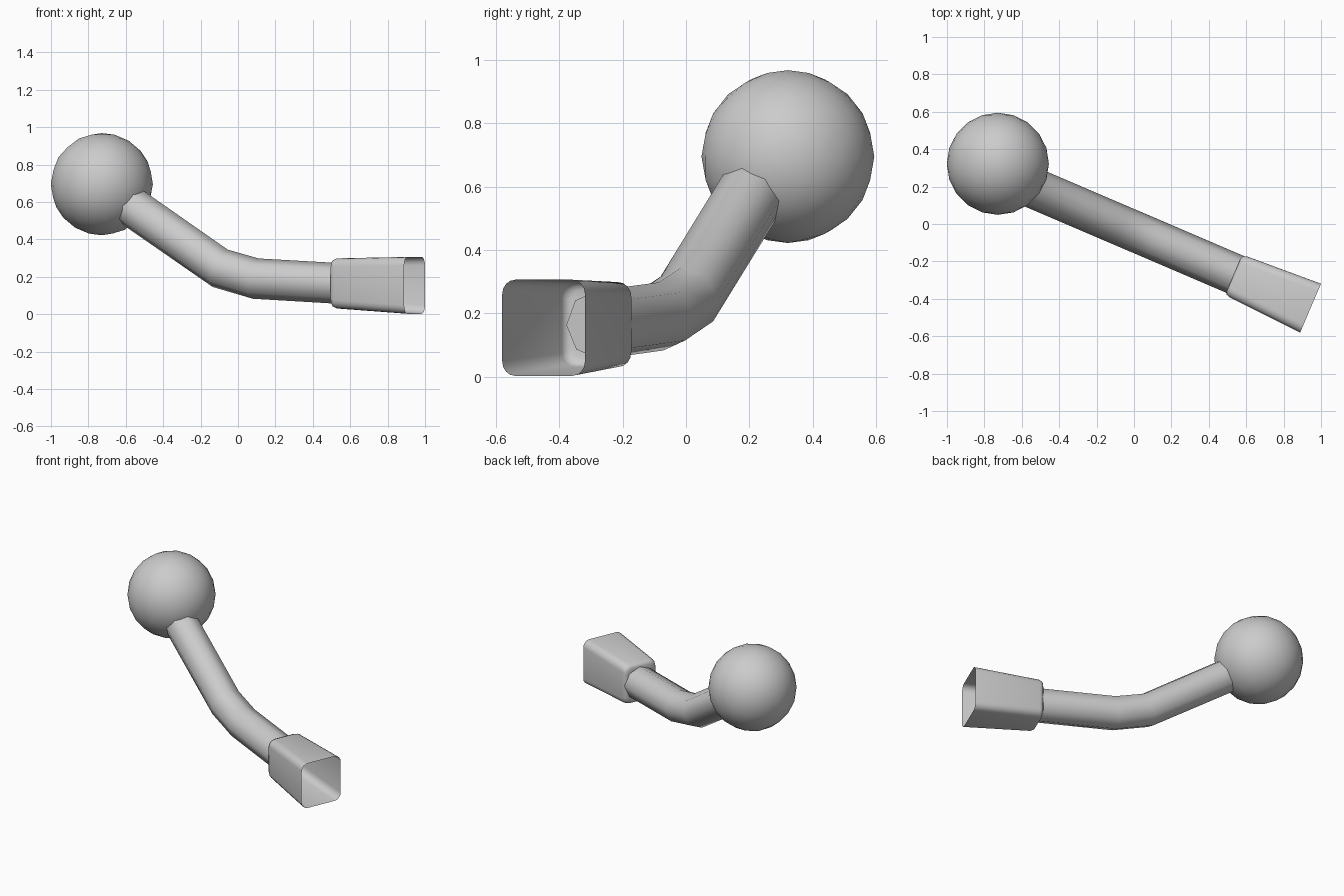
import bpy, bmesh
from math import cos, sin, pi, atan2, radians
from mathutils import Vector

if "Cube" in bpy.data.objects:
    bpy.data.objects.remove(bpy.data.objects["Cube"])

U = Vector((0.920, -0.392, 0))      # heading of the arm seen from above
SIDE = Vector((0.392, 0.920, 0))    # horizontal, across the arm
UP = Vector((0, 0, 1))


def loft(name, rings, cap_start=False, cap_end=False, angle=60):
    bm = bmesh.new()
    loops = [[bm.verts.new(p) for p in ring] for ring in rings]
    n = len(loops[0])
    for a, b in zip(loops, loops[1:]):
        for i in range(n):
            j = (i + 1) % n
            bm.faces.new((a[i], a[j], b[j], b[i]))
    if cap_start:
        bm.faces.new(loops[0][::-1])
    if cap_end:
        bm.faces.new(loops[-1])
    bmesh.ops.recalc_face_normals(bm, faces=bm.faces)
    mesh = bpy.data.meshes.new(name)
    bm.to_mesh(mesh)
    bm.free()
    ob = bpy.data.objects.new(name, mesh)
    bpy.context.collection.objects.link(ob)
    smooth(ob, angle)
    return ob


def smooth(ob, angle):
    bpy.ops.object.select_all(action='DESELECT')
    ob.select_set(True)
    bpy.context.view_layer.objects.active = ob
    bpy.ops.object.shade_smooth_by_angle(angle=radians(angle))


# Ball at the raised end
bpy.ops.mesh.primitive_ico_sphere_add(subdivisions=3, radius=0.273,
                                      location=(-0.728, 0.322, 0.695))
ball = bpy.context.object
ball.name = "ball"
smooth(ball, 60)

# Bent eight-sided arm
path = [Vector((x, -0.038 - 0.428 * x, z)) for x, z in
        ((-0.62, 0.61), (-0.095, 0.245), (0.095, 0.19), (0.56, 0.163))]
rings = []
for i, c in enumerate(path):
    t = Vector()
    if i > 0:
        t += (c - path[i - 1]).normalized()
    if i < len(path) - 1:
        t += (path[i + 1] - c).normalized()
    up = t.normalized().cross(SIDE).normalized()
    rings.append([c + 0.109 * (SIDE * cos(k * pi / 4) + up * sin(k * pi / 4))
                  for k in range(8)])
loft("arm", rings, cap_start=True, cap_end=True)


# Open flared socket at the low end
def rounded_rect(w, h, r, steps=5):
    pts = []
    for q, (sx, sy) in enumerate(((1, 1), (-1, 1), (-1, -1), (1, -1))):
        for k in range(steps):
            a = (q + k / (steps - 1)) * pi / 2
            pts.append((sx * (w - r) + r * cos(a), sy * (h - r) + r * sin(a)))
    return pts


def place(pts, s):
    near, far = Vector((0.533, -0.272, 0.165)), Vector((0.944, -0.450, 0.154))
    c = near.lerp(far, s)
    return [c + SIDE * x + UP * y for x, y in pts]


outline = rounded_rect(0.095, 0.110, 0.035)
hole = [(0.1 * cos(atan2(y, x)), 0.1 * sin(atan2(y, x))) for x, y in outline]
loft("socket", [
    place(hole, 0.0),
    place(outline, 0.0),
    place(rounded_rect(0.112, 0.126, 0.045), 0.015),
    place(rounded_rect(0.119, 0.134, 0.045), 0.06),
    place(rounded_rect(0.142, 0.152, 0.045), 1.0),
], angle=50)
